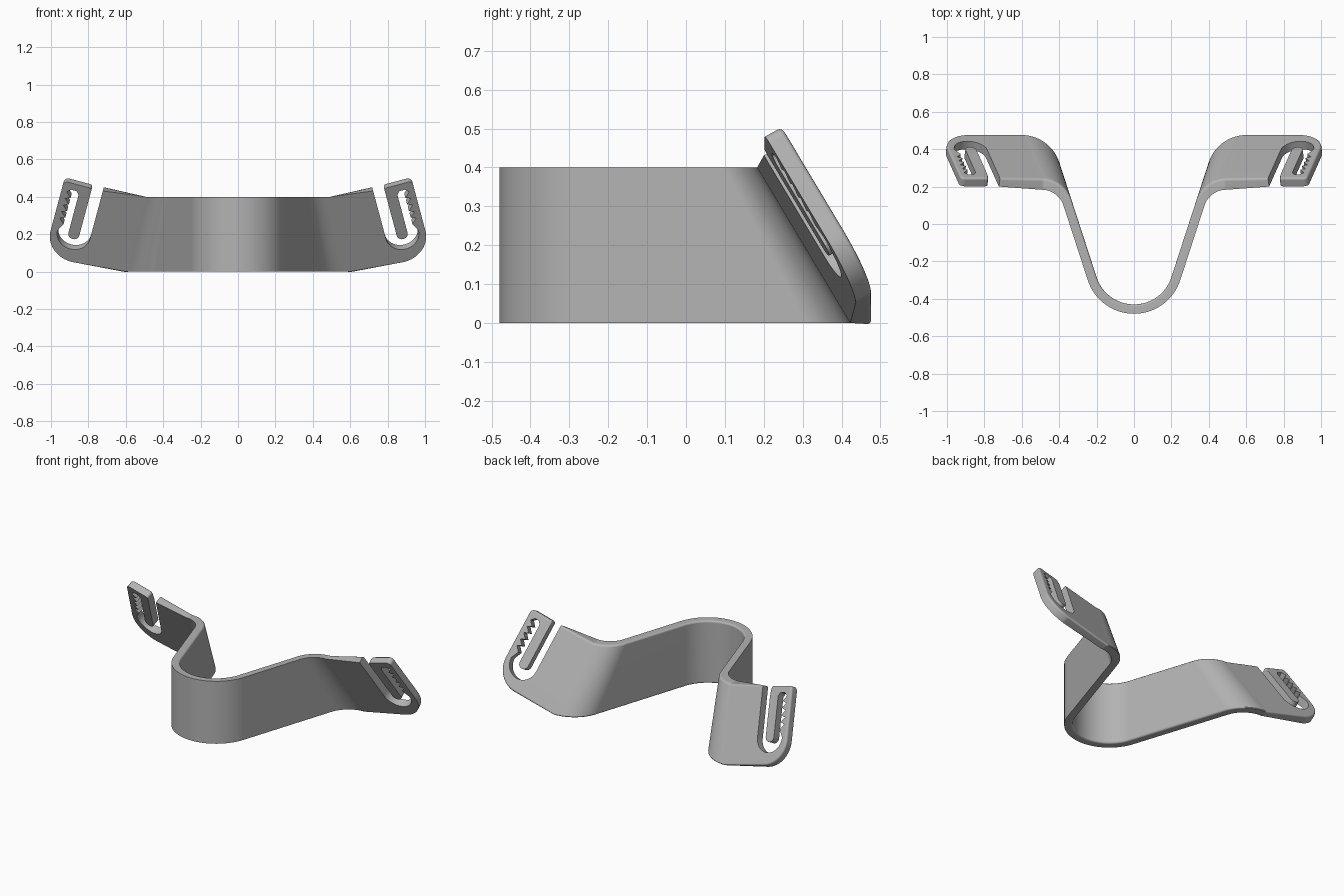
import bpy, bmesh
from math import sin, cos, tan, radians, pi
from mathutils import Vector

if "Cube" in bpy.data.objects:
    bpy.data.objects.remove(bpy.data.objects["Cube"], do_unlink=True)

THICK, HEIGHT = 0.05, 0.4
ROLL, LEAN, WALL = radians(15), radians(30), radians(72)

# Frame of the tilted end plate: along, up and outward normal
origin = Vector((0.6, 0.48, 0))
U = Vector((cos(ROLL), 0, sin(ROLL)))
V = Vector((-sin(ROLL) * cos(LEAN), -sin(LEAN), cos(ROLL) * cos(LEAN)))
N = V.cross(U)
TOP = HEIGHT / V.z
SLIDE = THICK * N.z / V.z


def plate_point(u, v, front):
    p = origin + U * u + V * v
    if front:
        p -= N * THICK
        if u == 0:          # level with the band rim at the seam
            p += V * SLIDE
    return p


def arc(cu, cv, r, a0, a1, n):
    return [(cu + r * cos(radians(a0 + (a1 - a0) * i / n)),
             cv + r * sin(radians(a0 + (a1 - a0) * i / n))) for i in range(n + 1)]


def rail(radius, end):
    """Half of the band seen from above: bow arc, straight wall, shoulder arc."""
    pts = [(radius * sin(WALL * i / 16), -0.22 - radius * cos(WALL * i / 16)) for i in range(17)]
    x, y = pts[-1]
    cross_x = x + (end.y - y) / tan(WALL)
    r = (end.x - cross_x) / tan(WALL / 2)
    for i in range(15):
        a = WALL * (1 - i / 14)
        pts.append((end.x - r * sin(a), end.y - r + r * cos(a)))
    return [Vector((px, py, end.z)) for px, py in pts]


bm = bmesh.new()

# Band: four rails joined into a closed section
corners = [(0, False), (TOP, False), (TOP, True), (0, True)]
rails = []
for v, front in corners:
    radius = 0.26 if front else 0.21
    rails.append([bm.verts.new(p) for p in rail(radius, plate_point(0, v, front))])
for k in range(4):
    a, b = rails[k], rails[(k + 1) % 4]
    for i in range(len(a) - 1):
        bm.faces.new((a[i], a[i + 1], b[i + 1], b[i]))

# End plate outline: outer edge, then the bar, toothed slot and open gap
outer = [(0, 0)] + arc(0.295, 0.15, 0.15, -90, 0, 12)
outer += arc(0.42, 0.445, 0.025, 0, 90, 5) + arc(0.305, 0.455, 0.015, 90, 180, 4)
inner = arc(0.32, 0.168, 0.03, 180, 360, 10) + [(0.35, 0.41), (0.365, 0.43), (0.395, 0.43)]
for i in range(5):
    v = 0.41 - 0.042 * i
    inner += [(0.415, v), (0.387, v - 0.03)]
inner += arc(0.32, 0.165, 0.09, 0, -180, 18) + [(0.23, 0.473)]
outline = outer + inner


def plate_loop(front, first, last):
    mid = [bm.verts.new(plate_point(u, v, front)) for u, v in outline[1:]]
    return [first] + mid + [last]


back = plate_loop(False, rails[0][-1], rails[1][-1])
fore = plate_loop(True, rails[3][-1], rails[2][-1])
bm.faces.new(back)
bm.faces.new(fore[::-1])
for i in range(len(back) - 1):
    bm.faces.new((back[i], back[i + 1], fore[i + 1], fore[i]))
bmesh.ops.recalc_face_normals(bm, faces=bm.faces)

# Soften the outer rim on the back side
chains = [rails[0], rails[1], back[:len(outer)], back[-2:]]
soft = [bm.edges.get(pair) for c in chains for pair in zip(c, c[1:])]
bmesh.ops.bevel(bm, geom=soft, offset=0.012, segments=3, profile=0.5,
                affect='EDGES', clamp_overlap=False)

# Mirror the half across x = 0
for v in bm.verts:
    if abs(v.co.x) < 0.0005:
        v.co.x = 0
geom = bm.verts[:] + bm.edges[:] + bm.faces[:]
bmesh.ops.mirror(bm, geom=geom, axis='X', merge_dist=0.0002)
bmesh.ops.remove_doubles(bm, verts=[v for v in bm.verts if abs(v.co.x) < 0.0005], dist=0.0002)
bm.normal_update()
bmesh.ops.recalc_face_normals(bm, faces=bm.faces)

mesh = bpy.data.meshes.new("strap_band")
bm.to_mesh(mesh)
bm.free()
band = bpy.data.objects.new("strap_band", mesh)
bpy.context.collection.objects.link(band)

# Grey plastic
grey = bpy.data.materials.new("grey_plastic")
grey.use_nodes = True
colour = (0.45, 0.45, 0.45, 1)
grey.diffuse_color = colour
grey.node_tree.nodes["Principled BSDF"].inputs["Base Color"].default_value = colour
mesh.materials.append(grey)

# Smooth shading with sharp corners kept
bpy.ops.object.select_all(action='DESELECT')
band.select_set(True)
bpy.context.view_layer.objects.active = band
bpy.ops.object.shade_smooth_by_angle(angle=radians(38))
weighted = band.modifiers.new("flat_face_normals", 'WEIGHTED_NORMAL')
weighted.keep_sharp = True
